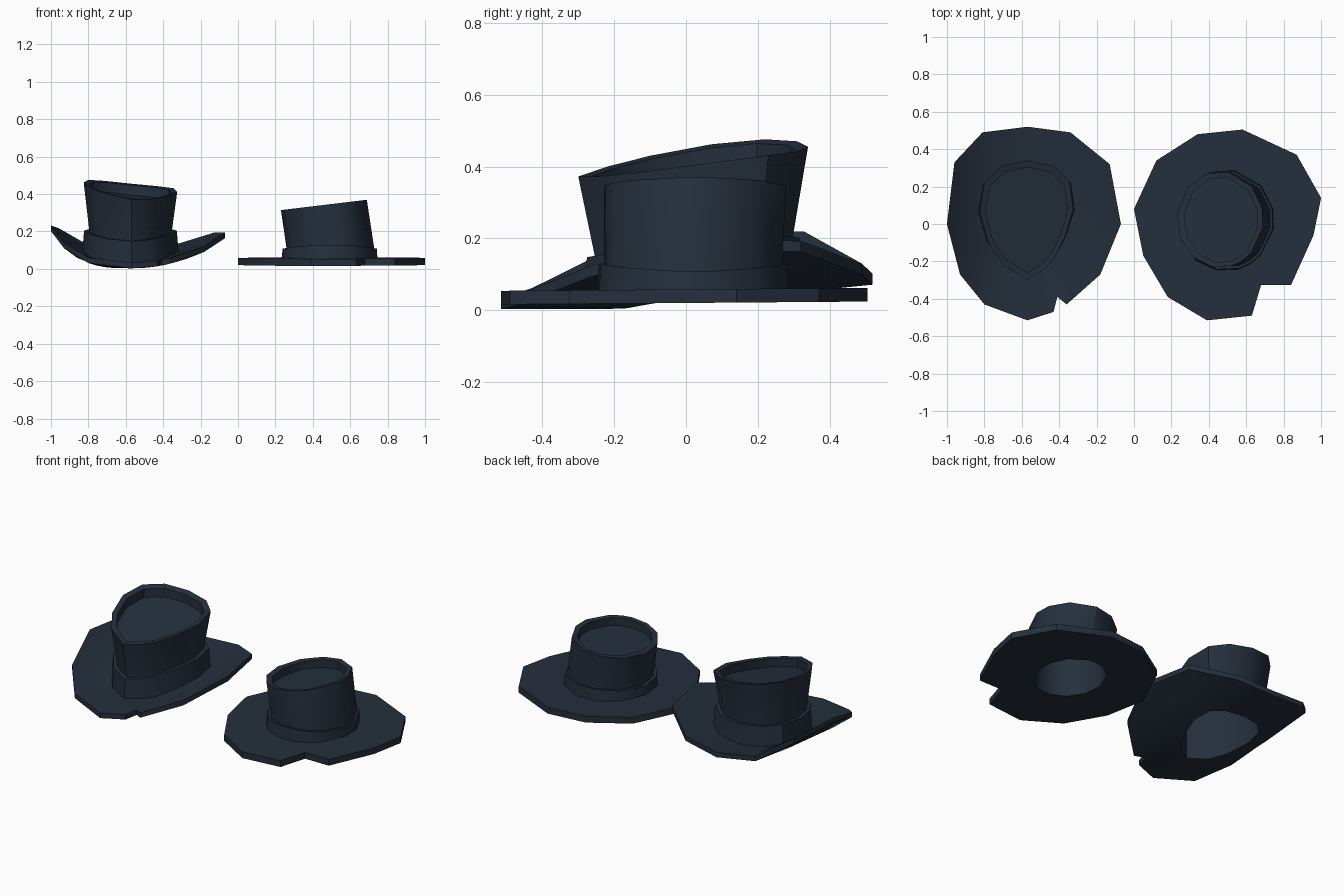
import bpy, bmesh, math

if "Cube" in bpy.data.objects:
    bpy.data.objects.remove(bpy.data.objects["Cube"])

navy = bpy.data.materials.new("dark navy felt")
navy.diffuse_color = (0.018, 0.028, 0.045, 1)
navy.use_nodes = True
navy.node_tree.nodes["Principled BSDF"].inputs["Base Color"].default_value = navy.diffuse_color


def loft(name, rings, closed):
    """Skin a stack of rings; close it into a tube or cap both ends."""
    bm = bmesh.new()
    loops = [[bm.verts.new(p) for p in r] for r in rings]
    n = len(loops[0])
    pairs = list(zip(loops, loops[1:]))
    if closed:
        pairs.append((loops[-1], loops[0]))
    for a, b in pairs:
        for i in range(n):
            j = (i + 1) % n
            bm.faces.new((a[i], a[j], b[j], b[i]))
    if not closed:
        bm.faces.new(loops[0])
        bm.faces.new(loops[-1])
    bmesh.ops.recalc_face_normals(bm, faces=bm.faces)
    me = bpy.data.meshes.new(name)
    bm.to_mesh(me)
    bm.free()
    ob = bpy.data.objects.new(name, me)
    bpy.context.collection.objects.link(ob)
    me.materials.append(navy)
    bpy.context.view_layer.objects.active = ob
    ob.select_set(True)
    bpy.ops.object.shade_smooth_by_angle(angle=math.radians(35))
    ob.select_set(False)


def scaled(pts, c, sx, sy):
    return [(c[0] + (x - c[0]) * sx, c[1] + (y - c[1]) * sy) for x, y in pts]


def at(pts, f, dz=0.0):
    return [(x, y, f(x, y) + dz) for x, y in pts]


def hat(name, outer, base, band_in, top, top_in, hole, zb, thick, zband, zrim, depth):
    mid = [((a + c) / 2, (b + d) / 2) for (a, b), (c, d) in zip(outer, base)]
    # brim
    loft(name + "_brim", [at(hole, zb), at(base, zb), at(mid, zb), at(outer, zb),
                          at(outer, zb, thick), at(mid, zb, thick),
                          at(base, zb, thick), at(hole, zb, thick)], True)
    # hollow crown with a sunken top
    loft(name + "_crown", [at(hole, zrim, -depth - 0.02), at(hole, zb, 0.003),
                           at(band_in, zb, thick * 0.6), at(band_in, zband),
                           at(top, zrim), at(top_in, zrim, -0.003),
                           at(top_in, zrim, -depth)], False)
    # hat band
    band_top = [((a * 3 + c) / 4, (b * 3 + d) / 4) for (a, b), (c, d) in zip(base, band_in)]
    loft(name + "_band", [at(base, zb, thick * 0.7), at(band_top, zband),
                          at(band_in, zband), at(band_in, zb, thick * 0.7)], True)


# left hat: curled brim, egg-shaped crown
outer = [(-.57, .52), (-.34, .49), (-.13, .32), (-.07, 0), (-.18, -.27), (-.36, -.43),
         (-.41, -.39), (-.43, -.47), (-.57, -.515), (-.80, -.43), (-.93, -.27),
         (-1, 0), (-.96, .33), (-.81, .49)]
egg = [(-.57, .34), (-.43, .31), (-.345, .23), (-.325, .08), (-.37, -.07), (-.43, -.19),
       (-.46, -.22), (-.49, -.25), (-.57, -.30), (-.70, -.22), (-.78, -.10),
       (-.825, .07), (-.80, .22), (-.71, .31)]
c = (-.57, .03)


def curl(x, y):
    d = x + .57
    side = 2.3 * abs(d) ** 3 if d < 0 else .58 * d * d
    return .003 + max(0, y + .16) * .1 + side


hat("curled_hat", outer, scaled(egg, c, 1.03, .95), scaled(egg, c, .88, .86), egg,
    scaled(egg, c, .88, .88), scaled(egg, c, .78, .78), curl, .03,
    lambda x, y: .175 + .09 * (y - .03) + .4 * (x + .57) ** 2,
    lambda x, y: .415 + .13 * (y - .03) - .1 * (x + .57) + .25 * (x + .57) ** 2, .055)

# right hat: flat brim, leaning round crown
outer = [(.58, .505), (.87, .37), (1, .14), (.96, -.06), (.84, -.325), (.68, -.325),
         (.63, -.49), (.39, -.515), (.18, -.39), (.05, -.17), (0, .08), (.12, .34), (.34, .48)]
angles = [math.atan2(y - .02, x - .49) for x, y in outer]


def oval(cx, cy, rx, ry):
    return [(cx + rx * math.cos(a), cy + ry * math.sin(a)) for a in angles]


hat("flat_hat", outer, oval(.49, .02, .26, .272), oval(.495, .02, .237, .252),
    oval(.46, .025, .232, .258), oval(.465, .022, .198, .23), oval(.475, .02, .19, .215),
    lambda x, y: .02 + .008 * y, .038,
    lambda x, y: .108 + .3 * (y - .02) ** 2,
    lambda x, y: .342 + .12 * (x - .46), .05)
